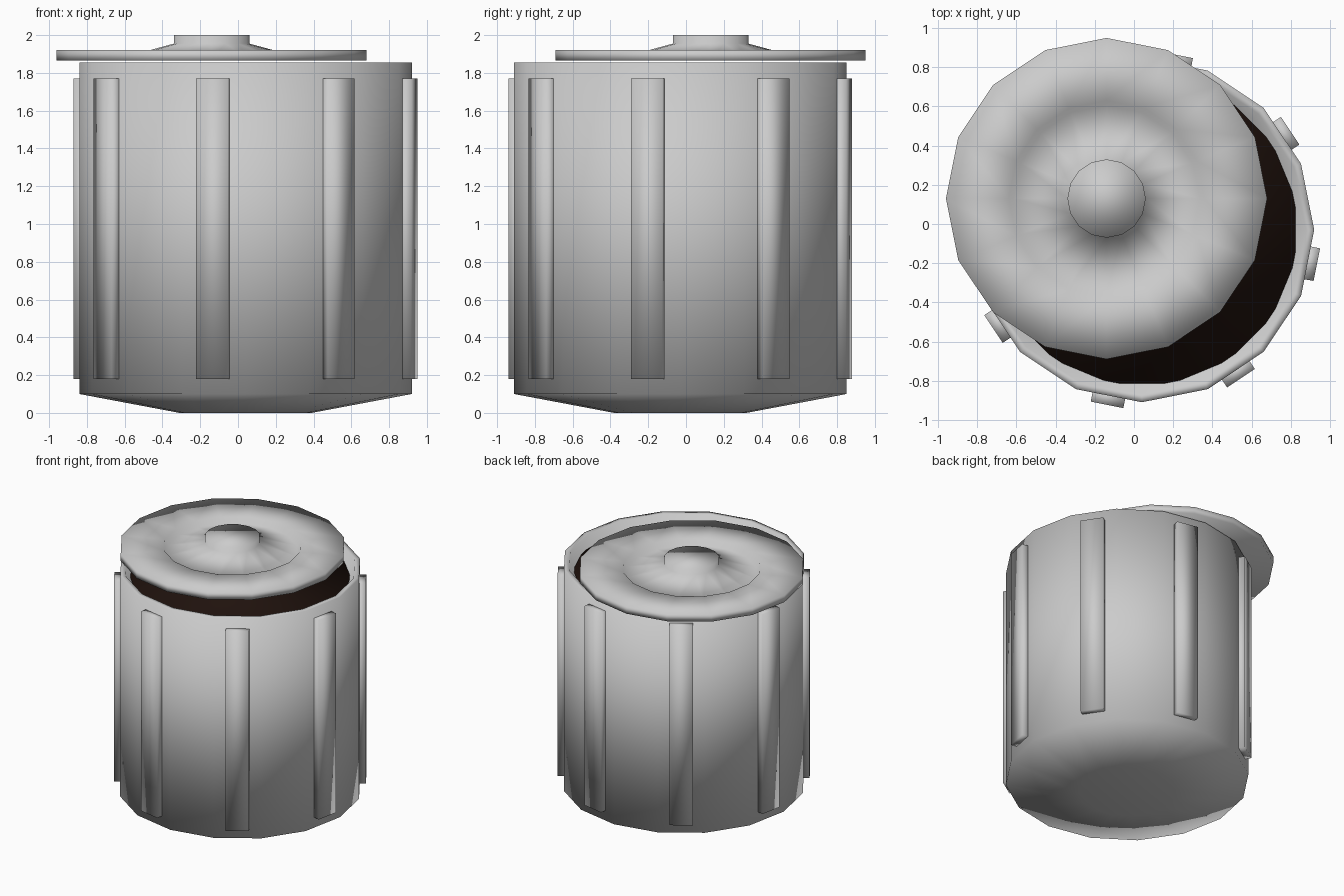
import bpy, bmesh, math
from mathutils import Matrix, Vector

if "Cube" in bpy.data.objects:
    bpy.data.objects.remove(bpy.data.objects["Cube"])

SIDES = 16


def finish(bm, name, location, smooth=True):
    bmesh.ops.recalc_face_normals(bm, faces=bm.faces)
    for f in bm.faces:
        f.smooth = smooth
    mesh = bpy.data.meshes.new(name)
    bm.to_mesh(mesh)
    bm.free()
    obj = bpy.data.objects.new(name, mesh)
    obj.location = location
    bpy.context.collection.objects.link(obj)
    return obj


def lathe(name, profile, location, turn=0.0):
    """Closed 16-sided solid from (radius, z) points, capped at both ends."""
    bm = bmesh.new()
    rings = []
    for r, z in profile:
        ring = []
        for i in range(SIDES):
            a = turn + 2 * math.pi * i / SIDES
            ring.append(bm.verts.new((r * math.cos(a), r * math.sin(a), z)))
        rings.append(ring)
    for lo, hi in zip(rings, rings[1:]):
        for i in range(SIDES):
            j = (i + 1) % SIDES
            bm.faces.new((lo[i], lo[j], hi[j], hi[i]))
    bm.faces.new(rings[0])
    bm.faces.new(rings[-1])
    return finish(bm, name, location)


can_at = (0.04, -0.03, 0)
lid_at = (-0.14, 0.13, 0)

# Can body: shallow tapered base, straight wall, thick rim
lathe("can_body", [(0.35, 0), (0.88, 0.10), (0.88, 1.855), (0.84, 1.855),
                   (0.80, 1.77)], can_at)

# Dark contents just below the rim
contents = lathe("can_contents", [(0.79, 1.74), (0.80, 1.785)], can_at, math.pi / SIDES)
dark = bpy.data.materials.new("dark_inside")
dark.diffuse_color = (0.014, 0.006, 0.004, 1)
dark.use_nodes = True
dark.node_tree.nodes["Principled BSDF"].inputs["Base Color"].default_value = dark.diffuse_color
contents.data.materials.append(dark)

# Lid pushed off centre, with a recessed dish rising to the knob
lathe("lid", [(0.82, 1.865), (0.82, 1.92), (0.50, 1.92), (0.475, 1.88),
              (0.20, 1.955), (0.20, 2.0)], lid_at)

# Eight vertical ribs on alternate flats of the wall
for k in range(8):
    bm = bmesh.new()
    bmesh.ops.create_cube(bm, size=1)
    bmesh.ops.scale(bm, vec=Vector((0.07, 0.17, 1.59)), verts=bm.verts)
    bmesh.ops.translate(bm, vec=Vector((0.876, 0, 0.975)), verts=bm.verts)
    turn = Matrix.Rotation(math.radians(-11.25 + 45 * k), 3, 'Z')
    bmesh.ops.rotate(bm, cent=(0, 0, 0), matrix=turn, verts=bm.verts)
    finish(bm, f"rib_{k + 1}", can_at)
